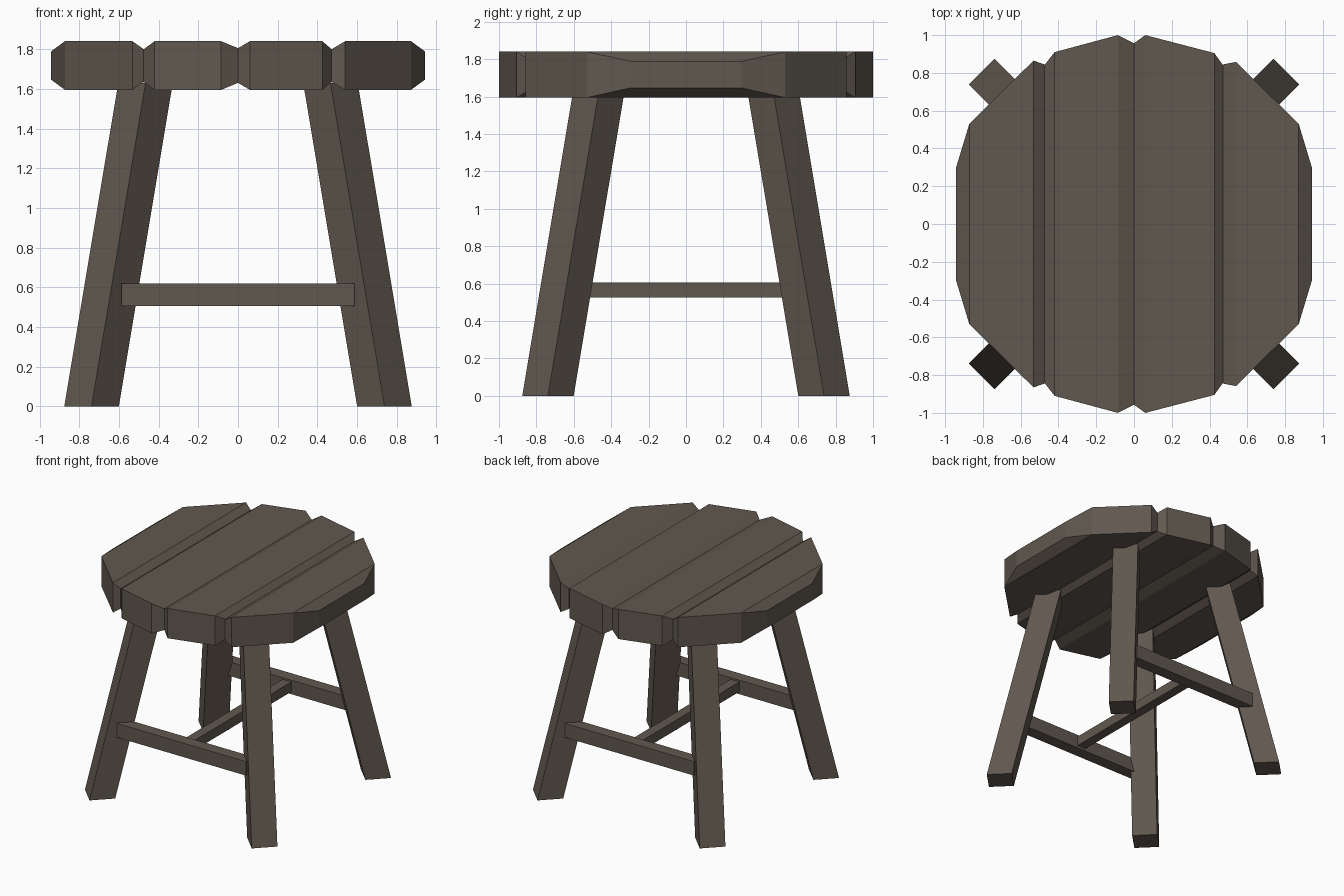
import bpy

if "Cube" in bpy.data.objects:
    bpy.data.objects.remove(bpy.data.objects["Cube"])

wood = bpy.data.materials.new("dark weathered wood")
wood.diffuse_color = (0.118, 0.098, 0.078, 1)
wood.use_nodes = True
wood.node_tree.nodes["Principled BSDF"].inputs["Base Color"].default_value = wood.diffuse_color


def make(name, verts, faces):
    mesh = bpy.data.meshes.new(name)
    mesh.from_pydata(verts, [], faces)
    mesh.materials.append(wood)
    obj = bpy.data.objects.new(name, mesh)
    bpy.context.collection.objects.link(obj)
    return obj


def loft(name, rings):
    """Skin a list of four-cornered rings and cap both ends."""
    verts = [v for ring in rings for v in ring]
    faces = [(3, 2, 1, 0)]
    for r in range(len(rings) - 1):
        a = r * 4
        for i in range(4):
            j = (i + 1) % 4
            faces.append((a + i, a + j, a + 4 + j, a + 4 + i))
    e = len(verts) - 4
    faces.append((e, e + 1, e + 2, e + 3))
    return make(name, verts, faces)


def box(name, x, y, z):
    return loft(name, [[(px, y[0], z[0]), (px, y[1], z[0]), (px, y[1], z[1]), (px, y[0], z[1])] for px in x])


# Seat planks: columns across each plank of (x, half length, edge chamfer)
BOTTOM, TOP = 1.595, 1.84
planks = {
    "seat_plank_outer_left": [(-0.943, 0.295, 0.052), (-0.872, 0.53, 0), (-0.532, 0.865, 0), (-0.475, 0.845, 0.04)],
    "seat_plank_inner_left": [(-0.475, 0.84, 0.04), (-0.42, 0.91, 0), (-0.085, 1.0, 0), (0, 0.957, 0.035)],
    "seat_plank_inner_right": [(0, 0.957, 0.035), (0.06, 1.0, 0), (0.425, 0.905, 0), (0.472, 0.84, 0.04)],
    "seat_plank_outer_right": [(0.472, 0.845, 0.04), (0.54, 0.858, 0), (0.872, 0.53, 0), (0.943, 0.295, 0.052)],
}
for name, cols in planks.items():
    loft(name, [[(x, -h, BOTTOM + c), (x, h, BOTTOM + c), (x, h, TOP - c), (x, -h, TOP - c)]
                for x, h, c in cols])

# Splayed legs: diamond section sheared inward toward the seat
R = 0.1375
for sy, end in ((-1, "front"), (1, "back")):
    for sx, side in ((-1, "left"), (1, "right")):
        rings = []
        for c, z in ((0.738, 0), (0.466, 1.63)):
            x, y = sx * c, sy * c
            rings.append([(x + R, y, z), (x, y + R, z), (x - R, y, z), (x, y - R, z)])
        loft(f"{end}_{side}_leg", rings)

    # Stretcher joining each pair of legs
    box(f"{end}_stretcher", (-0.587, 0.587), sorted((sy * 0.635, sy * 0.735)), (0.505, 0.62))

# Thin bar joining the two stretchers
box("cross_bar", (-0.04, 0.04), (-0.65, 0.65), (0.525, 0.605))
